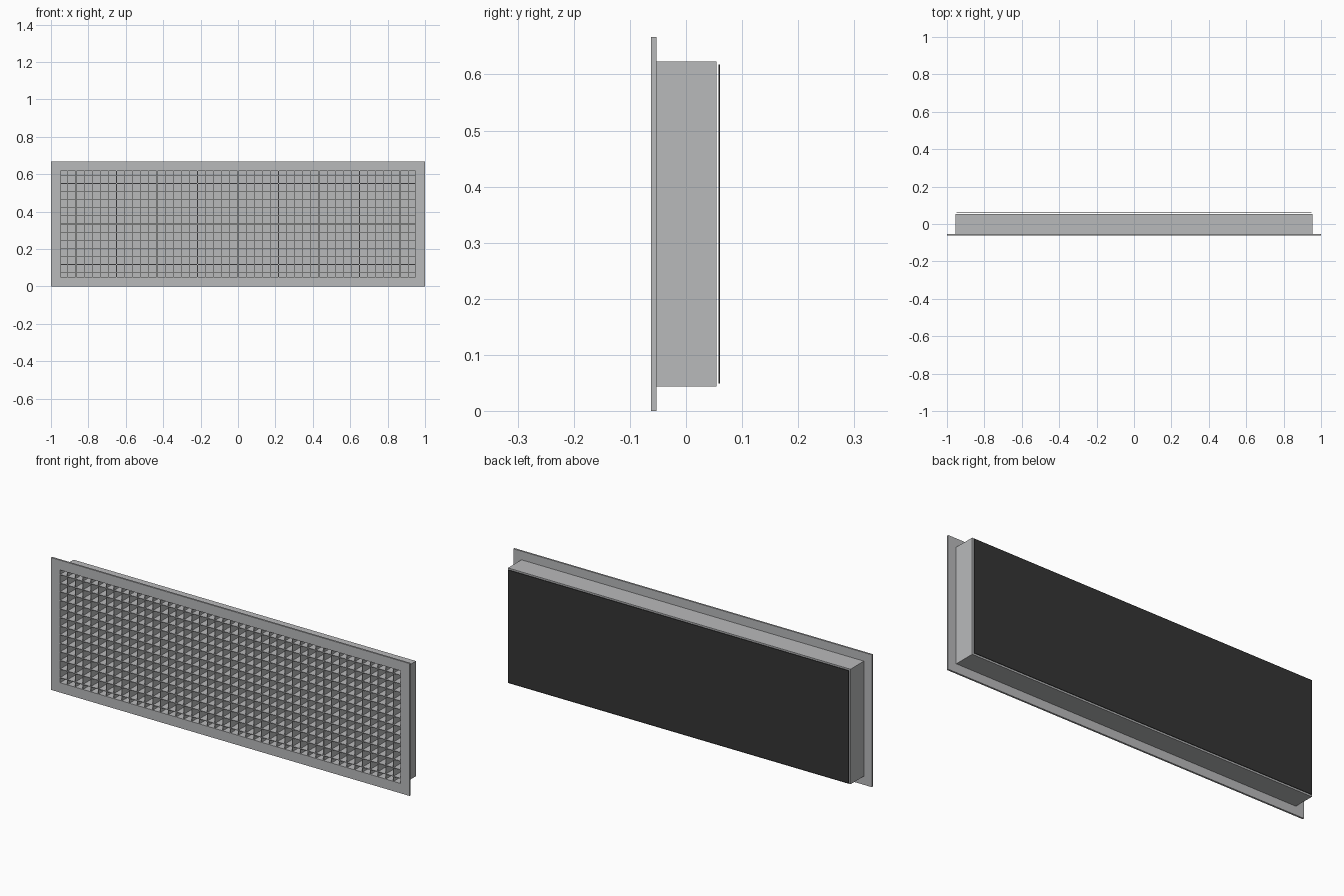
import bpy
import bmesh
from mathutils import Vector

cube = bpy.data.objects.get("Cube")
if cube:
    bpy.data.objects.remove(cube, do_unlink=True)


def material(name, colour):
    mat = bpy.data.materials.new(name)
    mat.use_nodes = True
    mat.diffuse_color = (*colour, 1)
    mat.node_tree.nodes["Principled BSDF"].inputs["Base Color"].default_value = (*colour, 1)
    return mat


GREY = material("light grey metal", (0.485, 0.49, 0.497))
DARK = material("dark filter", (0.036, 0.036, 0.036))

HEIGHT = 0.667
MID = HEIGHT / 2
FRONT, FLANGE_BACK, BOX_BACK = -0.062, -0.053, 0.054
INNER_X, INNER_Z = 0.949, 0.284      # half size of the opening
WALL = 0.006
PITCH = 0.0433
BLADE = 0.003


def add_box(bm, x, y, z):
    """Add a box from (min, max) pairs."""
    lo, hi = Vector((x[0], y[0], z[0])), Vector((x[1], y[1], z[1]))
    verts = bmesh.ops.create_cube(bm, size=1)["verts"]
    bmesh.ops.scale(bm, vec=hi - lo, verts=verts)
    bmesh.ops.translate(bm, vec=(lo + hi) / 2, verts=verts)


def finish(name, bm, mat):
    mesh = bpy.data.meshes.new(name)
    bm.to_mesh(mesh)
    bm.free()
    mesh.materials.append(mat)
    obj = bpy.data.objects.new(name, mesh)
    bpy.context.collection.objects.link(obj)


def boxes(name, mat, parts):
    bm = bmesh.new()
    for part in parts:
        add_box(bm, *part)
    finish(name, bm, mat)


def ring(name, half_x, half_z, y0, y1):
    """Rectangular tube around the opening, as one clean mesh."""
    bm = bmesh.new()
    corners = [(-1, -1), (1, -1), (1, 1), (-1, 1)]
    profile = [(INNER_X, INNER_Z, y0), (half_x, half_z, y0),
               (half_x, half_z, y1), (INNER_X, INNER_Z, y1)]
    loops = [[bm.verts.new((sx * hx, y, MID + sz * hz)) for sx, sz in corners]
             for hx, hz, y in profile]
    for a, b in zip(loops, loops[1:] + loops[:1]):
        for i in range(4):
            j = (i + 1) % 4
            bm.faces.new((a[i], a[j], b[j], b[i]))
    bmesh.ops.recalc_face_normals(bm, faces=bm.faces)
    finish(name, bm, GREY)


# Front flange and the duct collar behind it
ring("front_flange", 1.0, MID, FRONT, FLANGE_BACK)
ring("collar", INNER_X + WALL, INNER_Z + WALL, FLANGE_BACK, BOX_BACK)

# Egg-crate blades, spaced outward from the centre
depth = (FRONT + 0.001, BOX_BACK - 0.002)
span_x = (-INNER_X, INNER_X)
span_z = (MID - INNER_Z, MID + INNER_Z)


def thin(centre):
    return (centre - BLADE / 2, centre + BLADE / 2)


boxes("vertical_blades", GREY,
      [(thin(i * PITCH), depth, span_z) for i in range(-21, 22)])
boxes("horizontal_blades", GREY,
      [(span_x, depth, thin(MID + i * PITCH)) for i in range(-6, 7)])

# Plate closing the cells, and the dark panel set just behind the collar
boxes("backing_plate", GREY, [(span_x, (BOX_BACK - 0.002, BOX_BACK), span_z)])
boxes("back_panel", DARK, [(span_x, (0.058, 0.061), span_z)])
